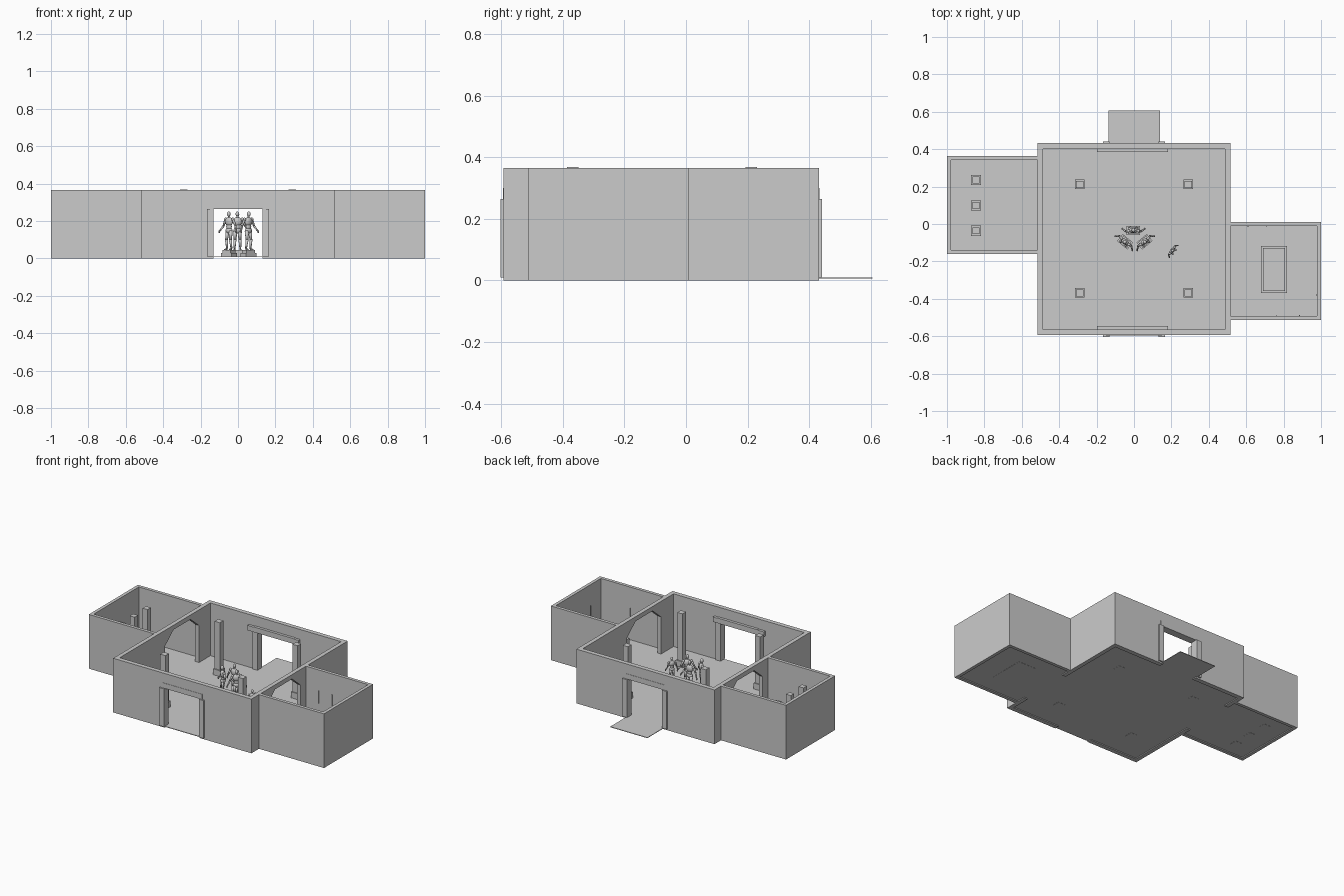
import bpy, bmesh, math
from mathutils import Vector, Matrix

if "Cube" in bpy.data.objects:
    bpy.data.objects.remove(bpy.data.objects["Cube"])

H = 0.365      # wall height
FLOOR = 0.01   # floor level


def finish(name, bm):
    bmesh.ops.recalc_face_normals(bm, faces=bm.faces)
    me = bpy.data.meshes.new(name)
    bm.to_mesh(me)
    bm.free()
    ob = bpy.data.objects.new(name, me)
    bpy.context.collection.objects.link(ob)
    return ob


def add_box(bm, x0, x1, y0, y1, z0, z1):
    m = Matrix.Translation(((x0 + x1) / 2, (y0 + y1) / 2, (z0 + z1) / 2)) @ \
        Matrix.Diagonal((x1 - x0, y1 - y0, z1 - z0, 1))
    bmesh.ops.create_cube(bm, size=1, matrix=m)


def boxes(name, *dims):
    bm = bmesh.new()
    for d in dims:
        add_box(bm, *d)
    return finish(name, bm)


def wall(name, axis, a0, a1, b0, b1, opening=()):
    """Wall running a0..a1 along an axis, b0..b1 thick, with a notch profile."""
    bm = bmesh.new()
    prof = [(a0, 0), *opening, (a1, 0), (a1, H), (a0, H)]
    vs = [bm.verts.new((a, b0, z) if axis == 'x' else (b0, a, z)) for a, z in prof]
    f = bm.faces.new(vs)
    r = bmesh.ops.extrude_face_region(bm, geom=[f])
    off = (0, b1 - b0, 0) if axis == 'x' else (b1 - b0, 0, 0)
    bmesh.ops.translate(bm, vec=off, verts=[v for v in r['geom'] if isinstance(v, bmesh.types.BMVert)])
    return finish(name, bm)


# hall walls with square doorways front and back, chamfered arches at the sides
door = [(-0.13, 0), (-0.13, 0.265), (0.13, 0.265), (0.13, 0)]


def arch(c):
    return [(c - 0.18, 0), (c - 0.18, 0.26), (c - 0.09, 0.335),
            (c + 0.09, 0.335), (c + 0.18, 0.26), (c + 0.18, 0)]


wall("hall_front_wall", 'x', -0.515, 0.515, -0.593, -0.563, door)
wall("hall_back_wall", 'x', -0.515, 0.515, 0.402, 0.432, door)
wall("hall_left_wall", 'y', -0.563, 0.402, -0.515, -0.487, arch(0.10))
wall("hall_right_wall", 'y', -0.563, 0.402, 0.487, 0.515, arch(-0.25))

# side rooms
for side, s, y0, y1 in (("left", -1, -0.16, 0.363), ("right", 1, -0.513, 0.01)):
    xa, xb = sorted((s * 0.515, s * 0.978))
    wall(side + "_room_front_wall", 'x', xa, xb, y0, y0 + 0.022)
    wall(side + "_room_back_wall", 'x', xa, xb, y1 - 0.022, y1)
    wall(side + "_room_end_wall", 'y', y0, y1, s * 0.978, s * 1.0)
    xa, xb = sorted((s * 0.487, s * 0.978))
    boxes(side + "_room_floor", (xa, xb, y0 + 0.022, y1 - 0.022, FLOOR - 0.004, FLOOR))

boxes("hall_floor", (-0.487, 0.487, -0.563, 0.402, FLOOR - 0.004, FLOOR))
boxes("front_threshold", (-0.13, 0.13, -0.593, -0.563, FLOOR - 0.004, FLOOR))
boxes("back_porch", (-0.137, 0.14, 0.402, 0.607, FLOOR - 0.004, FLOOR))

# door frames
for end, y0, y1, l0, l1 in (("front", -0.603, -0.553, -0.595, -0.545),
                            ("back", 0.392, 0.442, 0.384, 0.434)):
    boxes(end + "_door_posts", *[(min(s * 0.13, s * 0.166), max(s * 0.13, s * 0.166),
                                 y0, y1, FLOOR, 0.265) for s in (-1, 1)])
    boxes(end + "_door_outer_lintel", (-0.15, 0.15, l0, l1, 0.265, 0.30))
    wy = (-0.563, l1) if end == "front" else (l0, 0.402)
    boxes(end + "_door_inner_lintel", (-0.198, 0.182, *wy, 0.265, 0.298))


def post(name, x, y, shaft, base, top, base_h):
    boxes(name, (x - base, x + base, y - base, y + base, 0.005, base_h),
          (x - shaft, x + shaft, y - shaft, y + shaft, base_h, top))


# hall columns and exhibit pedestals
for x in (-0.29, 0.29):
    for y in (-0.368, 0.212):
        post("hall_column", x, y, 0.019, 0.026, 0.369, 0.05)
for y in (-0.036, 0.099, 0.235):
    post("exhibit_pedestal", -0.845, y, 0.018, 0.027, 0.30, 0.035)

# display case in the right room
boxes("display_case", (0.68, 0.817, -0.369, -0.118, 0.005, 0.09),
      (0.69, 0.807, -0.359, -0.128, 0.09, 0.105))

# slim wall strips in the right room
for x, y in ((0.976, -0.38), (0.885, -0.489), (0.76, -0.489), (0.61, -0.014), (0.71, -0.014)):
    boxes("wall_strip", (x - 0.002, x + 0.002, y - 0.002, y + 0.002, 0.14, 0.225))


def limb(bm, a, b, r1, r2, seg=10):
    a, b = Vector(a), Vector(b)
    d = b - a
    m = Matrix.Translation((a + b) / 2) @ d.to_track_quat('Z', 'Y').to_matrix().to_4x4()
    bmesh.ops.create_cone(bm, cap_ends=True, segments=seg, radius1=r1, radius2=r2, depth=d.length, matrix=m)


def ball(bm, c, sx, sy, sz):
    bmesh.ops.create_uvsphere(bm, u_segments=12, v_segments=8, radius=1,
                              matrix=Matrix.Translation(c) @ Matrix.Diagonal((sx, sy, sz, 1)))


def figure(name, loc, height, turn, reach):
    """Standing human figure of unit height facing -y."""
    bm = bmesh.new()
    for s in (-1, 1):
        hip, knee, ankle = (s * .055, 0, .5), (s * .065, -.02, .27), (s * .075, .01, .04)
        limb(bm, hip, knee, .055, .036)
        limb(bm, knee, ankle, .04, .022)
        ball(bm, knee, .037, .037, .04)
        ball(bm, (s * .08, -.035, .02), .028, .065, .022)
        shoulder, elbow = (s * .125, .01, .8), (s * (.15 + reach * .05), .02, .63)
        hand = (s * (.15 + reach * .14), -.05, .48)
        ball(bm, shoulder, .042, .042, .045)
        limb(bm, shoulder, elbow, .034, .027)
        limb(bm, elbow, hand, .027, .017)
        ball(bm, hand, .022, .025, .04)
    ball(bm, (0, 0, .51), .105, .07, .08)
    ball(bm, (0, 0, .61), .082, .055, .10)
    ball(bm, (0, 0, .74), .12, .07, .12)
    limb(bm, (0, 0, .81), (0, 0, .9), .035, .03)
    ball(bm, (0, -.01, .935), .048, .058, .066)
    ob = finish(name, bm)
    ob.location, ob.scale, ob.rotation_euler = loc, (height,) * 3, (0, 0, turn)
    for p in ob.data.polygons:
        p.use_smooth = True
    return ob


# three-figure sculpture on individual stepped bases, plus one visitor
for x, y, deg in ((-0.048, -0.095, -40), (0.056, -0.095, 40), (-0.003, -0.035, 180)):
    r = math.radians(deg)
    ob = boxes("sculpture_base", (-.036, .036, -.024, .024, 0.008, .028), (-.028, .028, -.019, .019, .028, .045))
    ob.location, ob.rotation_euler = (x, y, 0), (0, 0, r)
    figure("sculpture_figure", (x, y, .043), .207, r, 1.0)
figure("visitor", (0.205, -0.142, FLOOR), .165, math.radians(55), 0.6)
